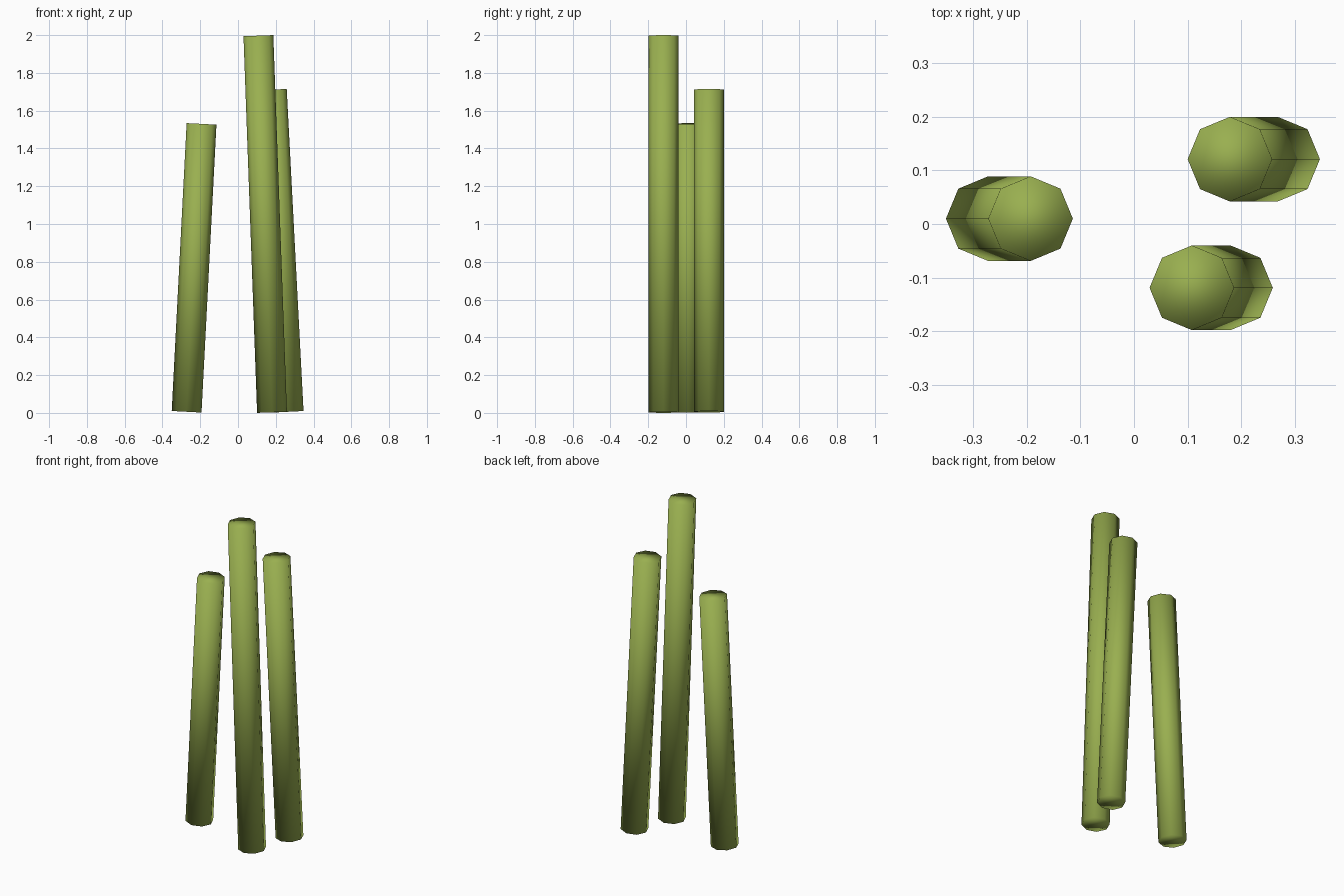
import bpy
from mathutils import Vector

if "Cube" in bpy.data.objects:
    bpy.data.objects.remove(bpy.data.objects["Cube"])

RADIUS = 0.079

green = bpy.data.materials.new("stalk_green")
green.diffuse_color = (0.32, 0.43, 0.08, 1)
green.use_nodes = True
green.node_tree.nodes["Principled BSDF"].inputs["Base Color"].default_value = green.diffuse_color


def stalk(name, y, x_bottom, z_bottom, x_top, z_top):
    """Eight-sided leaning stalk between two end centres."""
    a, b = Vector((x_bottom, y, z_bottom)), Vector((x_top, y, z_top))
    axis = b - a
    bpy.ops.mesh.primitive_cylinder_add(
        vertices=8, radius=RADIUS, depth=axis.length, location=(a + b) / 2,
        rotation=Vector((0, 0, 1)).rotation_difference(axis).to_euler())
    obj = bpy.context.object
    obj.name = name
    obj.data.materials.append(green)
    # Smooth over the rims too, which gives the soft gradient
    bpy.ops.object.shade_smooth()


# Three stalks leaning towards the middle
stalk("left_stalk", 0.01, -0.272, 0.006, -0.193, 1.53)
stalk("front_tall_stalk", -0.119, 0.18, 0.003, 0.108, 1.997)
stalk("back_right_stalk", 0.121, 0.268, 0.006, 0.179, 1.711)
